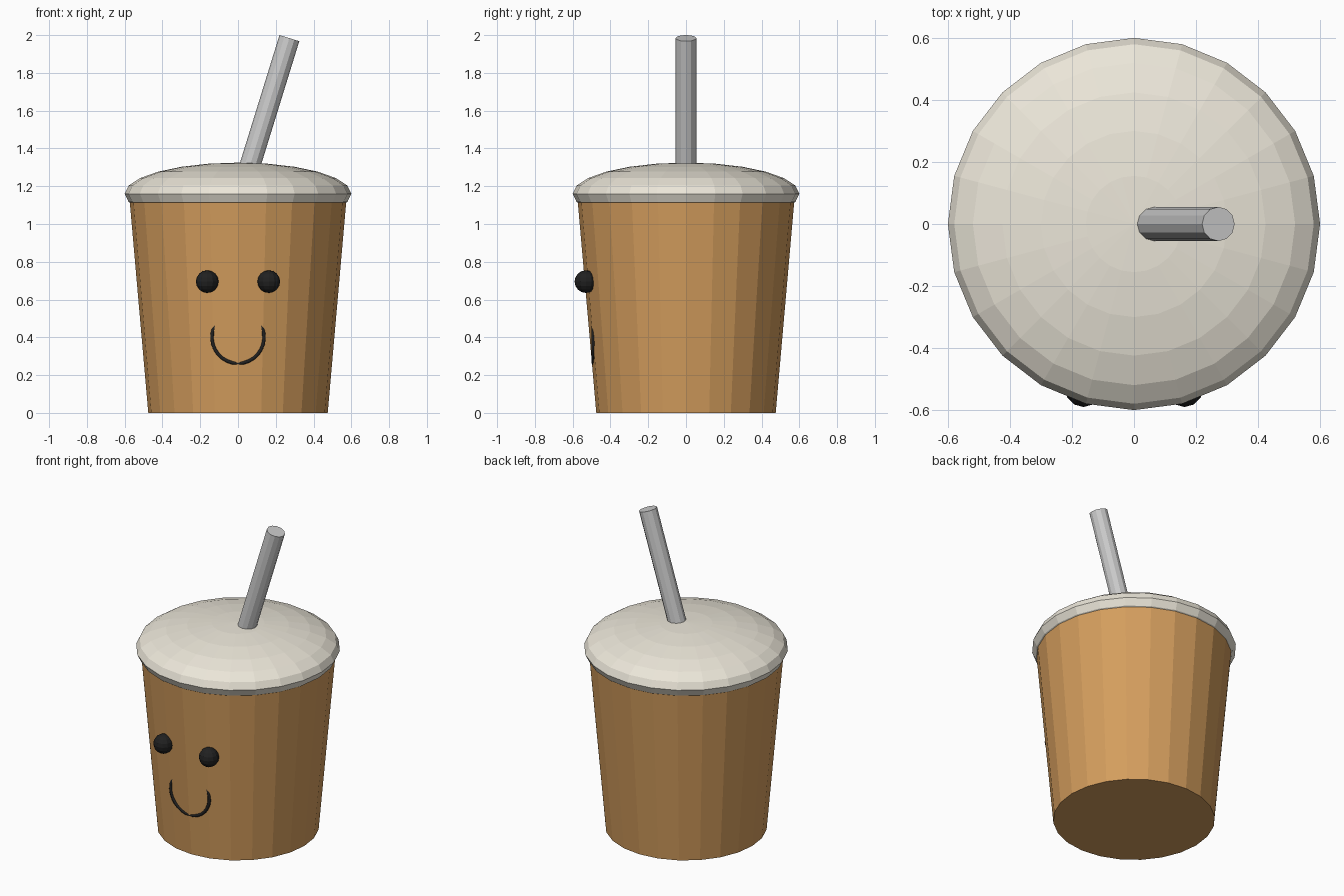
import bpy
from math import sin, cos, radians
from mathutils import Vector

if "Cube" in bpy.data.objects:
    bpy.data.objects.remove(bpy.data.objects["Cube"])


def material(name, rgb):
    mat = bpy.data.materials.new(name)
    mat.diffuse_color = (*rgb, 1)
    mat.use_nodes = True
    mat.node_tree.nodes["Principled BSDF"].inputs["Base Color"].default_value = mat.diffuse_color
    return mat


def finish(name, mat=None):
    obj = bpy.context.object
    obj.name = name
    if mat:
        obj.data.materials.append(mat)
    return obj


tea = material("tea_brown", (0.66, 0.34, 0.11))
cream = material("cream", (0.83, 0.79, 0.69))
black = material("black", (0.015, 0.015, 0.015))

# Tapered cup
CUP_H = 1.14
bpy.ops.mesh.primitive_cone_add(vertices=24, radius1=0.475, radius2=0.575,
                                depth=CUP_H, location=(0, 0, CUP_H / 2))
finish("cup", tea)

# Domed lid: flattened sphere sunk into the rim
bpy.ops.mesh.primitive_uv_sphere_add(segments=24, ring_count=12, radius=0.6,
                                     location=(0, 0, 1.16))
finish("lid", cream).scale = (1, 1, 0.275)

# Leaning straw, placed from the centre of its top end
tilt, length = 0.3, 0.9
axis = Vector((sin(tilt), 0, cos(tilt)))
top = Vector((0.272, 0, 1.984))
bpy.ops.mesh.primitive_cylinder_add(vertices=12, radius=0.055, depth=length,
                                    location=top - axis * length / 2,
                                    rotation=(0, tilt, 0))
finish("straw")

# Eyes
for side, x in (("left", -0.163), ("right", 0.163)):
    bpy.ops.mesh.primitive_uv_sphere_add(segments=12, ring_count=8, radius=0.06,
                                         location=(x, -0.53, 0.695))
    finish(side + "_eye", black)

# Smile: thin arc half sunk in the cup front, its ends fading into the wall
curve = bpy.data.curves.new("smile", "CURVE")
curve.dimensions = "3D"
curve.bevel_depth = 0.01
curve.bevel_resolution = 1
curve.use_fill_caps = True
arc = curve.splines.new("POLY")
arc.points.add(20)
for i, p in enumerate(arc.points):
    a = radians(145 + 250 * i / 20)
    p.co = (0.138 * cos(a), -0.49, 0.4 + 0.138 * sin(a), 1)
curve.materials.append(black)
bpy.context.collection.objects.link(bpy.data.objects.new("smile", curve))
